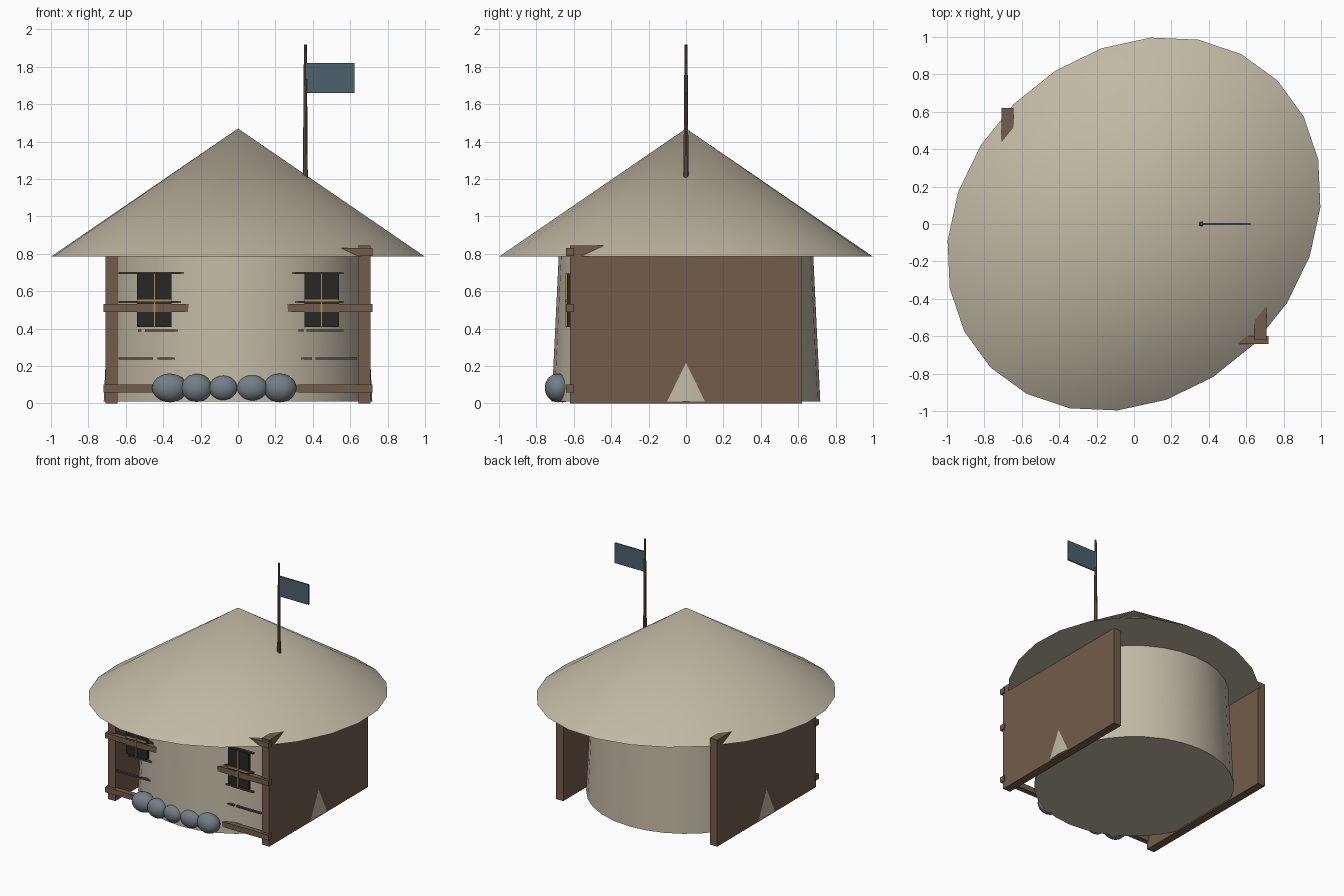
import bpy
from math import radians

if "Cube" in bpy.data.objects:
    bpy.data.objects.remove(bpy.data.objects["Cube"])


def mat(name, r, g, b):
    m = bpy.data.materials.new(name)
    m.diffuse_color = (r, g, b, 1)
    m.use_nodes = True
    m.node_tree.nodes["Principled BSDF"].inputs["Base Color"].default_value = m.diffuse_color
    return m


THATCH = mat("thatch", 0.53, 0.48, 0.37)
WOOD = mat("wood", 0.17, 0.11, 0.07)
STONE = mat("stone", 0.17, 0.21, 0.24)
CLOTH = mat("cloth", 0.07, 0.12, 0.15)
BRASS = mat("brass", 0.40, 0.27, 0.09)
DARK = mat("dark", 0.02, 0.02, 0.018)
MORTAR = mat("mortar", 0.07, 0.065, 0.05)


def finish(name, material, smooth=False):
    o = bpy.context.object
    o.name = name
    o.data.materials.append(material)
    if smooth:
        bpy.ops.object.shade_smooth_by_angle(angle=radians(35))
    return o


def box(name, x, y, z, material):
    """Box from (min, max) ranges on each axis."""
    bpy.ops.mesh.primitive_cube_add(size=1, location=[sum(r) / 2 for r in (x, y, z)])
    o = finish(name, material)
    o.scale = [r[1] - r[0] for r in (x, y, z)]
    return o


def cone(name, n, r1, r2, z0, z1, material, x=0):
    bpy.ops.mesh.primitive_cone_add(vertices=n, radius1=r1, radius2=r2, depth=z1 - z0,
                                    location=(x, 0, (z0 + z1) / 2))
    return finish(name, material, True)


# Round wall and oval roof stretched along the diagonal
cone("round_wall", 32, 0.718, 0.68, 0.01, 0.80, THATCH)
roof = cone("roof", 24, 1, 0, 0.787, 1.47, THATCH)
roof.scale = (1.085, 0.908, 1)
roof.rotation_euler.z = radians(45)

# Side panels, windows with crossbars
for s, side in ((-1, "left"), (1, "right")):
    box(side + "_panel", sorted((s * 0.643, s * 0.708)), (-0.62, 0.62), (0, 0.845), WOOD)
    c = s * 0.447
    box(side + "_window", (c - 0.092, c + 0.092), (-0.635, -0.61), (0.41, 0.695), DARK)
    box(side + "_window_upright", (c - 0.006, c + 0.006), (-0.646, -0.615), (0.41, 0.695), BRASS)
    box(side + "_window_crossbar", (c - 0.092, c + 0.092), (-0.643, -0.615), (0.544, 0.556), BRASS)

# Front rails
for z in (0.08, 0.51, 0.81):
    box("front_rail", (-0.718, 0.718), (-0.641, -0.60), (z - 0.021, z + 0.021), WOOD)

# Thin mortar courses beside the windows
courses = {0.24: ((-0.64, -0.455), (-0.43, -0.25), (0.25, 0.395), (0.415, 0.635)),
           0.39: ((-0.535, -0.515), (-0.497, -0.25), (0.25, 0.35), (0.365, 0.565)),
           0.543: ((-0.64, -0.25), (0.25, 0.565)),
           0.697: ((-0.64, -0.25), (0.25, 0.565))}
for z, spans in courses.items():
    for span in spans:
        box("mortar_course", span, (-0.618, -0.60), (z - 0.006, z + 0.006), MORTAR)

# Foundation stones
for x, y, rx, ry, rz in ((-0.365, -0.66, 0.095, 0.07, 0.077), (-0.22, -0.69, 0.083, 0.062, 0.075),
                         (-0.078, -0.70, 0.077, 0.054, 0.066), (0.075, -0.70, 0.083, 0.055, 0.068),
                         (0.223, -0.685, 0.09, 0.07, 0.077)):
    bpy.ops.mesh.primitive_uv_sphere_add(segments=20, ring_count=12, radius=1,
                                         location=(x, y, 0.083))
    finish("foundation_stone", STONE, True).scale = (rx, ry, rz)

# Flag and pole
cone("flag_pole", 10, 0.014, 0.008, 1.20, 1.92, WOOD, 0.36)
box("flag", (0.365, 0.622), (-0.005, 0.005), (1.66, 1.82), CLOTH)
